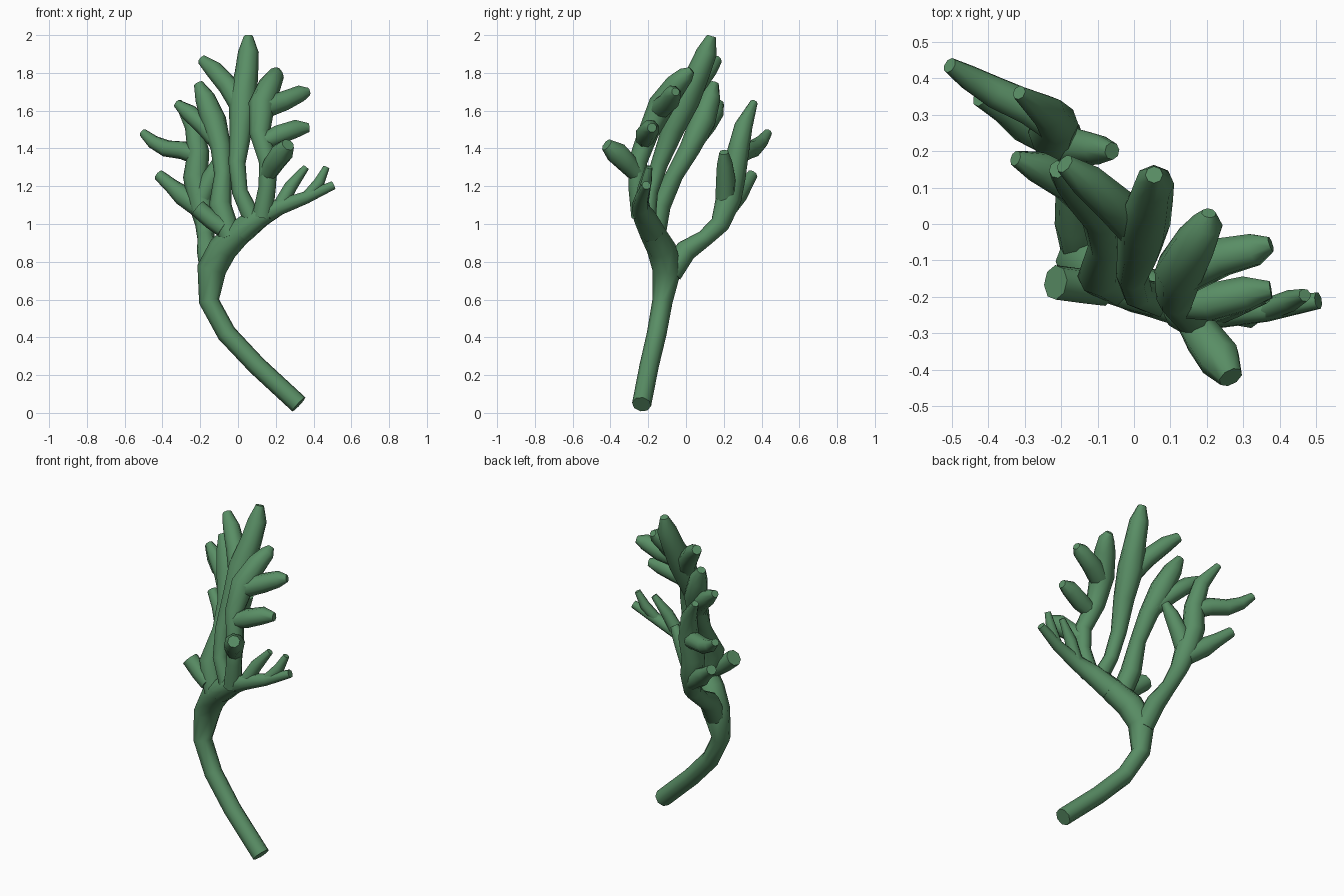
import bpy, bmesh, math
from mathutils import Vector

SIDES = 8
green = bpy.data.materials.new("leaf_green")
green.diffuse_color = (0.1, 0.27, 0.13, 1)


def tube(name, pts):
    """Tapered tube through (x, y, z, radius) points with flat caps."""
    bm = bmesh.new()
    P = [Vector(p[:3]) for p in pts]
    rings, side = [], None
    for i, p in enumerate(P):
        a = (p - P[i - 1]).normalized() if i else Vector()
        b = (P[i + 1] - p).normalized() if i < len(P) - 1 else Vector()
        t = (a + b).normalized()
        ref = side if side else Vector((0.3, 1, 0.1))
        side = (ref - t * ref.dot(t)).normalized()
        up = t.cross(side)
        ring = []
        for k in range(SIDES):
            g = 2 * math.pi * (k + 0.5) / SIDES
            ring.append(bm.verts.new(p + pts[i][3] * (side * math.cos(g) + up * math.sin(g))))
        rings.append(ring)
    for r, s in zip(rings, rings[1:]):
        for k in range(SIDES):
            n = (k + 1) % SIDES
            bm.faces.new((r[k], r[n], s[n], s[k]))
    bm.faces.new(rings[0][::-1])
    bm.faces.new(rings[-1])
    bmesh.ops.recalc_face_normals(bm, faces=bm.faces)
    me = bpy.data.meshes.new(name)
    bm.to_mesh(me)
    bm.free()
    me.materials.append(green)
    ob = bpy.data.objects.new(name, me)
    bpy.context.collection.objects.link(ob)
    bpy.context.view_layer.objects.active = ob
    ob.select_set(True)
    bpy.ops.object.shade_smooth_by_angle(angle=math.radians(55))
    ob.select_set(False)


# Stem and the fork it widens into
tube("stem", [(.322, -.235, .045, .051), (.1, -.195, .25, .051), (-.06, -.155, .42, .052),
              (-.153, -.125, .59, .054), (-.14, -.1, .76, .078), (-.08, -.13, .87, .078),
              (.0, -.175, .95, .07), (.08, -.205, 1.015, .06)])

# Low right branch
tube("low_right_branch", [(.02, -.18, .96, .068), (.12, -.22, 1.04, .06), (.22, -.245, 1.09, .045),
                          (.36, -.235, 1.14, .035), (.505, -.21, 1.205, .024)])
tube("low_right_twig_outer", [(.36, -.235, 1.14, .03), (.43, -.21, 1.22, .03), (.468, -.195, 1.3, .018)])
tube("low_right_twig_inner", [(.22, -.24, 1.09, .04), (.28, -.22, 1.2, .035), (.36, -.2, 1.3, .018)])

# Front right branch with its leaf lobes
tube("front_right_branch", [(.13, -.235, 1.04, .055), (.155, -.26, 1.2, .046), (.16, -.255, 1.33, .05),
                            (.115, -.2, 1.48, .055), (.125, -.13, 1.63, .07), (.17, -.05, 1.74, .06),
                            (.2, .0, 1.79, .045), (.205, .03, 1.815, .02)])
tube("front_right_lobe_upper", [(.13, -.14, 1.61, .06), (.24, -.09, 1.65, .056), (.33, -.07, 1.69, .047),
                                (.375, -.055, 1.7, .022)])
tube("front_right_lobe_middle", [(.12, -.22, 1.43, .04), (.21, -.215, 1.47, .055), (.31, -.19, 1.505, .05),
                                 (.375, -.18, 1.51, .025)])
tube("front_right_lobe_front", [(.155, -.255, 1.26, .046), (.19, -.31, 1.32, .055), (.235, -.37, 1.38, .06),
                                (.265, -.42, 1.42, .035)])

# Tall centre branch
tube("centre_branch", [(.08, -.21, 1.02, .05), (.01, -.19, 1.17, .042), (-.005, -.14, 1.32, .045),
                       (.015, -.07, 1.5, .06), (.025, .0, 1.66, .075), (.045, .065, 1.8, .062),
                       (.055, .11, 1.91, .055), (.055, .135, 1.995, .024)])
tube("centre_lobe", [(.015, -.02, 1.62, .055), (-.05, .05, 1.73, .055), (-.13, .12, 1.82, .048),
                     (-.19, .165, 1.87, .028)])

# Left branch with two lobes and a cut stub
tube("left_branch", [(-.04, -.17, .93, .06), (-.095, -.14, 1.1, .06), (-.08, -.06, 1.26, .046),
                     (-.09, .02, 1.4, .055), (-.13, .09, 1.55, .068), (-.175, .13, 1.67, .054),
                     (-.21, .15, 1.745, .025)])
tube("left_lobe", [(-.1, .04, 1.43, .05), (-.18, .11, 1.52, .05), (-.26, .155, 1.59, .046),
                   (-.325, .18, 1.64, .022)])
tube("left_stub", [(-.08, -.175, .98, .05), (-.14, -.17, 1.02, .048), (-.215, -.16, 1.085, .048)])

# Back left branch, bending out and splitting in four
tube("back_branch", [(-.14, -.08, .74, .06), (-.16, .0, .86, .058), (-.17, .1, .925, .045),
                     (-.175, .18, 1.0, .052), (-.2, .225, 1.13, .068), (-.225, .25, 1.25, .066),
                     (-.21, .275, 1.38, .058), (-.235, .305, 1.52, .048), (-.315, .36, 1.645, .02)])
tube("back_lobe_outer", [(-.21, .265, 1.36, .05), (-.29, .32, 1.39, .05), (-.38, .36, 1.4, .046),
                         (-.45, .4, 1.435, .036), (-.505, .435, 1.485, .022)])
tube("back_lobe_low", [(-.2, .22, 1.08, .052), (-.29, .27, 1.15, .055), (-.35, .31, 1.2, .04),
                       (-.42, .35, 1.26, .03)])
tube("back_lobe_inner", [(-.19, .21, 1.14, .055), (-.15, .21, 1.23, .052), (-.1, .205, 1.32, .042),
                         (-.06, .2, 1.38, .024)])
